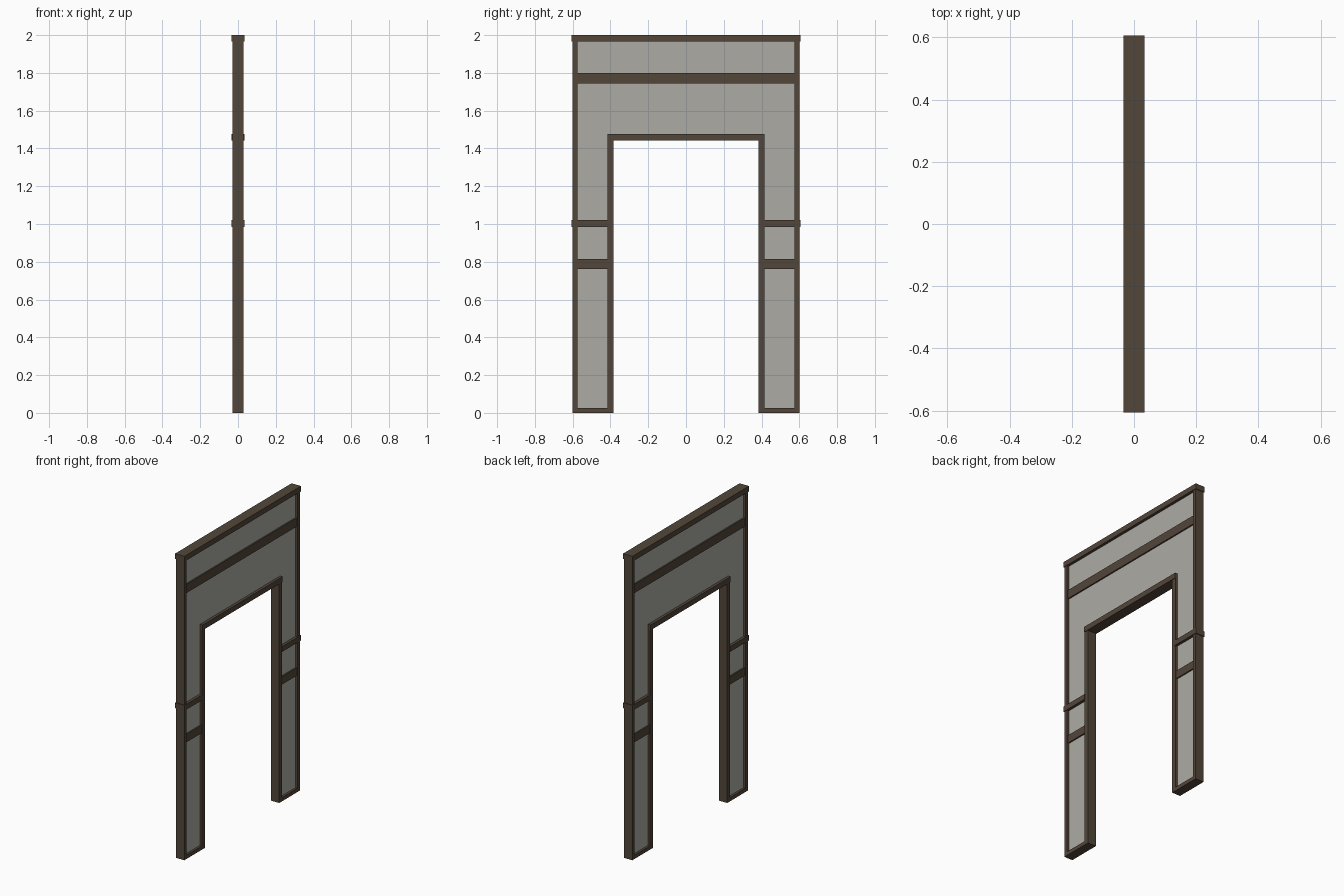
import bpy, bmesh

if "Cube" in bpy.data.objects:
    bpy.data.objects.remove(bpy.data.objects["Cube"])


def material(name, rgb):
    m = bpy.data.materials.new(name)
    m.diffuse_color = (*rgb, 1)
    m.use_nodes = True
    m.node_tree.nodes["Principled BSDF"].inputs["Base Color"].default_value = m.diffuse_color
    return m


WOOD = material("dark_wood", (0.084, 0.061, 0.042))
PLASTER = material("grey_plaster", (0.413, 0.407, 0.371))


def finish(name, bm, mat):
    bmesh.ops.recalc_face_normals(bm, faces=bm.faces[:])
    me = bpy.data.meshes.new(name)
    bm.to_mesh(me)
    bm.free()
    me.materials.append(mat)
    ob = bpy.data.objects.new(name, me)
    bpy.context.collection.objects.link(ob)
    return ob


def beam(name, hx, y0, y1, z0, z1):
    """Box symmetric in x, spanning y0..y1 and z0..z1."""
    bm = bmesh.new()
    bmesh.ops.create_cube(bm, size=1)
    for v in bm.verts:
        v.co = (v.co.x * 2 * hx,
                y0 + (v.co.y + 0.5) * (y1 - y0),
                z0 + (v.co.z + 0.5) * (z1 - z0))
    return finish(name, bm, WOOD)


def pair(name, hx, y0, y1, z0, z1):
    beam("left_" + name, hx, -y1, -y0, z0, z1)
    beam("right_" + name, hx, y0, y1, z0, z1)


# Recessed wall panel: door-shaped profile extruded through the thickness
profile = [(-0.59, 0.01), (-0.40, 0.01), (-0.40, 1.46), (0.40, 1.46),
           (0.40, 0.01), (0.59, 0.01), (0.59, 1.98), (-0.59, 1.98)]
HP = 0.016
bm = bmesh.new()
face = bm.faces.new([bm.verts.new((-HP, y, z)) for y, z in profile])
ext = bmesh.ops.extrude_face_region(bm, geom=[face], use_keep_orig=True)
for v in ext["geom"]:
    if isinstance(v, bmesh.types.BMVert):
        v.co.x = HP
finish("wall_panel", bm, PLASTER)

# Full-width beams
beam("top_beam", 0.034, -0.605, 0.605, 1.965, 2.0)
beam("upper_rail", 0.025, -0.58, 0.58, 1.743, 1.80)
beam("door_lintel", 0.034, -0.415, 0.415, 1.442, 1.477)

# Uprights and short rails on both sides of the opening
pair("outer_post", 0.03, 0.575, 0.60, 0.0, 1.97)
pair("door_jamb", 0.03, 0.385, 0.415, 0.0, 1.445)
pair("middle_rail", 0.034, 0.41, 0.605, 0.985, 1.02)
pair("lower_rail", 0.025, 0.41, 0.58, 0.763, 0.815)
pair("sill", 0.03, 0.41, 0.58, 0.0, 0.025)
